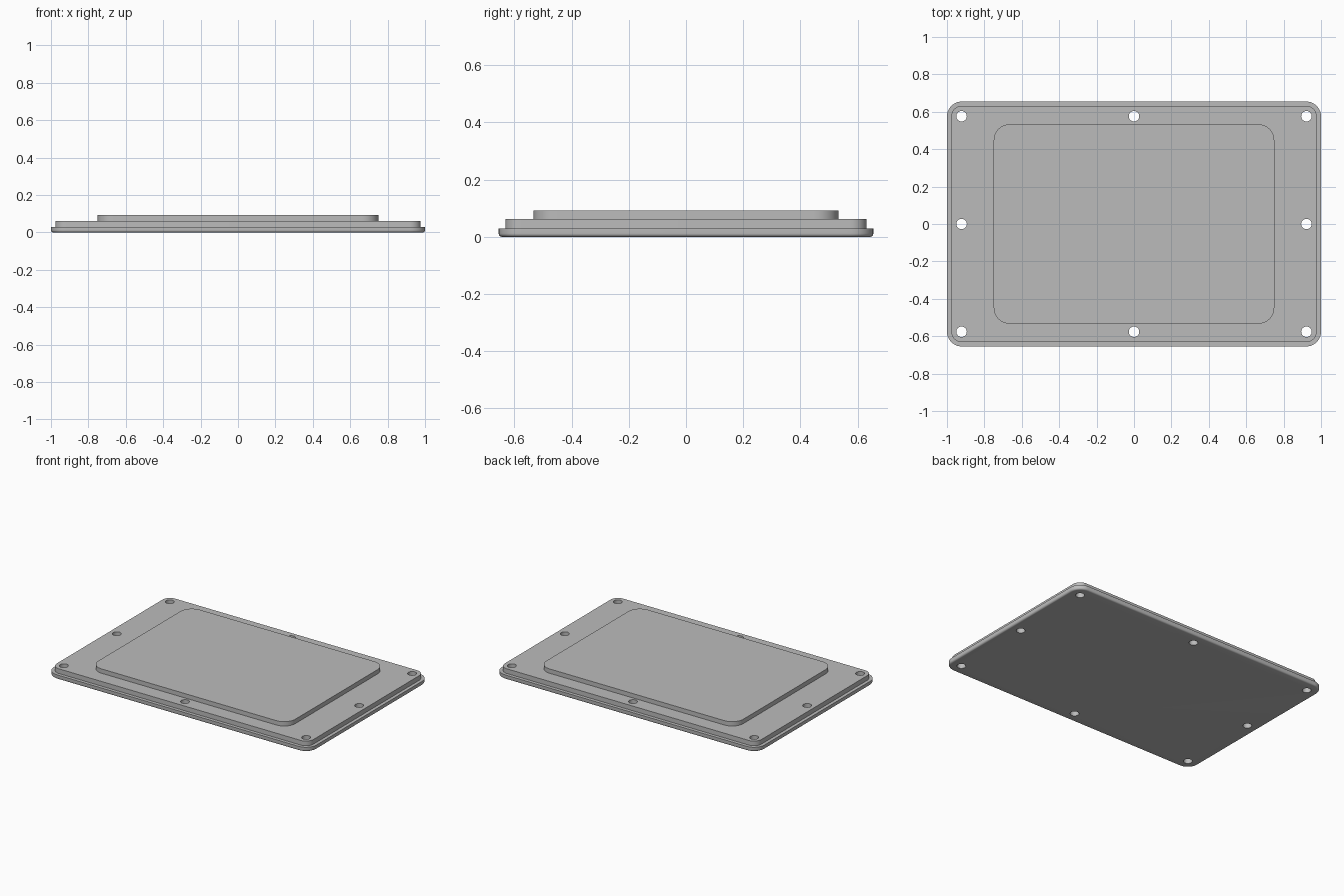
import bpy, bmesh, math
from mathutils import Matrix

cube = bpy.data.objects.get("Cube")
if cube:
    bpy.data.objects.remove(cube)

grey = bpy.data.materials.new("plain grey")
grey.use_nodes = True
colour = (0.5, 0.5, 0.5, 1)
grey.diffuse_color = colour
grey.node_tree.nodes["Principled BSDF"].inputs["Base Color"].default_value = colour


def make_object(name, bm):
    bmesh.ops.recalc_face_normals(bm, faces=bm.faces)
    mesh = bpy.data.meshes.new(name)
    bm.to_mesh(mesh)
    bm.free()
    mesh.materials.append(grey)
    ob = bpy.data.objects.new(name, mesh)
    bpy.context.collection.objects.link(ob)
    return ob


def rounded_ring(bm, half_x, half_y, radius, z, steps=10):
    """Loop of vertices around a rounded rectangle."""
    ring = []
    for corner, (sx, sy) in enumerate([(1, 1), (-1, 1), (-1, -1), (1, -1)]):
        for i in range(steps + 1):
            a = (corner + i / steps) * math.pi / 2
            ring.append(bm.verts.new((sx * (half_x - radius) + radius * math.cos(a),
                                      sy * (half_y - radius) + radius * math.sin(a), z)))
    return ring


# Stepped plate: rounded lower edge, flange, middle step, raised panel
FILLET = 0.012
levels = []
for i in range(6):
    a = i / 5 * math.pi / 2
    inset = FILLET * (1 - math.sin(a))
    levels.append((1 - inset, 0.655 - inset, 0.08 - inset, FILLET * (1 - math.cos(a))))
levels += [(1, 0.655, 0.08, 0.03),
           (0.977, 0.632, 0.057, 0.03), (0.977, 0.632, 0.057, 0.062),
           (0.75, 0.533, 0.085, 0.062), (0.75, 0.533, 0.085, 0.092)]

bm = bmesh.new()
rings = [rounded_ring(bm, *level) for level in levels]
for low, high in zip(rings, rings[1:]):
    for i in range(len(low)):
        j = (i + 1) % len(low)
        bm.faces.new((low[i], low[j], high[j], high[i]))
bm.faces.new(rings[0])
bm.faces.new(rings[-1])
plate = make_object("cover_plate", bm)

# Screw holes around the border
bm = bmesh.new()
for x in (-1, 0, 1):
    for y in (-1, 0, 1):
        if x or y:
            bmesh.ops.create_cone(bm, cap_ends=True, segments=32, radius1=0.028,
                                  radius2=0.028, depth=0.4,
                                  matrix=Matrix.Translation((x * 0.922, y * 0.576, 0.03)))
cutter = make_object("screw_hole_cutter", bm)
cutter.hide_render = True

# Cut the holes, then drop the cutter
cut = plate.modifiers.new("screw_holes", "BOOLEAN")
cut.operation = "DIFFERENCE"
cut.solver = "EXACT"
cut.object = cutter
bpy.ops.object.select_all(action="DESELECT")
plate.select_set(True)
bpy.context.view_layer.objects.active = plate
bpy.ops.object.modifier_apply(modifier=cut.name)
bpy.data.objects.remove(cutter)
bpy.ops.object.shade_smooth_by_angle(angle=math.radians(30))
